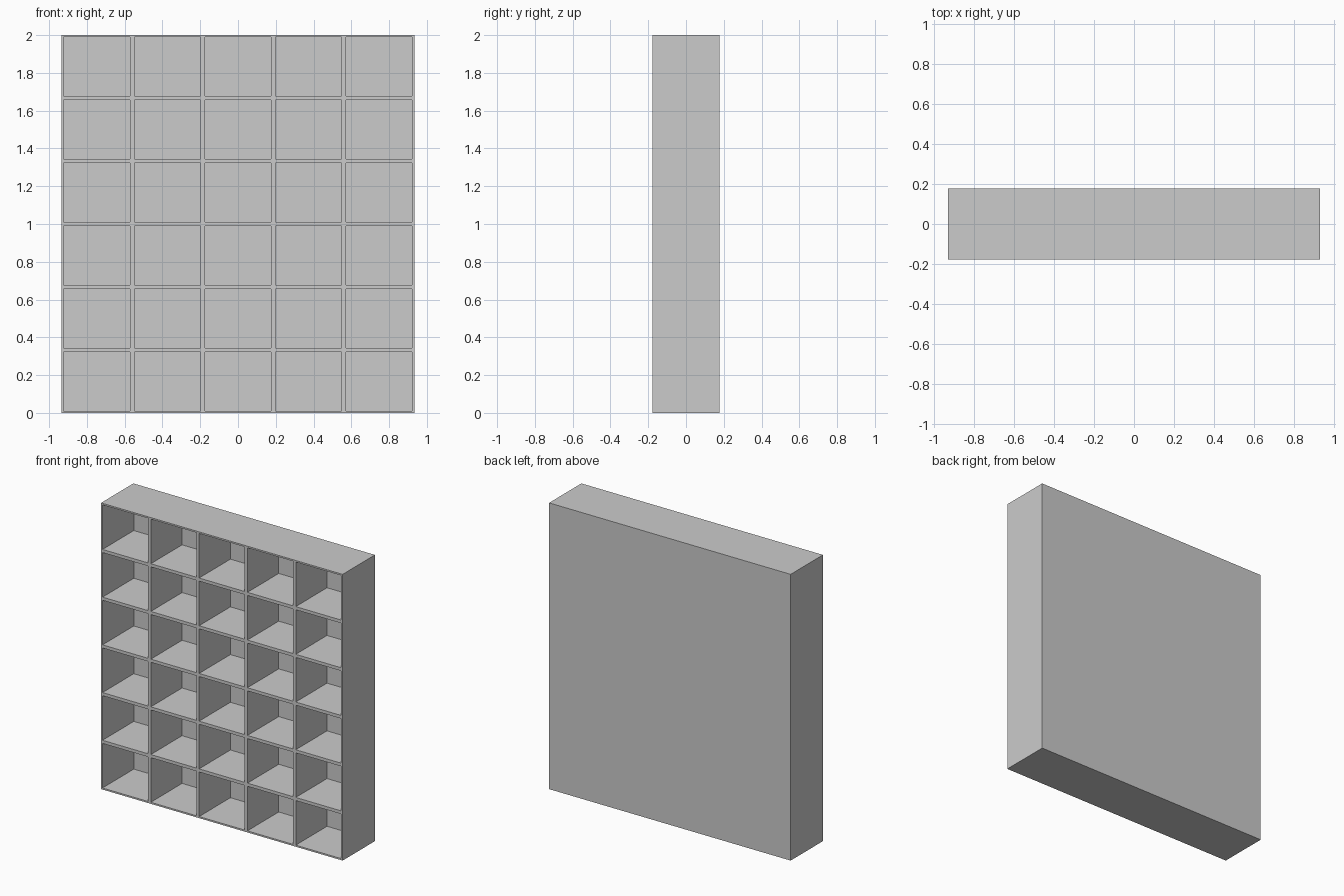
import bpy, bmesh
from math import radians
from mathutils import Matrix, Vector

if "Cube" in bpy.data.objects:
    bpy.data.objects.remove(bpy.data.objects["Cube"])

COLS, ROWS = 5, 6
WIDTH, DEPTH, HEIGHT = 1.867, 0.356, 2.0
WALL = 0.011  # half a divider, also outer wall and back panel

bm = bmesh.new()

# Front face: one quad per compartment, facing -y
place = (Matrix.Translation((0, -DEPTH / 2, HEIGHT / 2))
         @ Matrix.Rotation(radians(90), 4, 'X')
         @ Matrix.Diagonal((WIDTH / 2, HEIGHT / 2, 1, 1)))
bmesh.ops.create_grid(bm, x_segments=COLS, y_segments=ROWS, size=1, matrix=place)
bm.normal_update()
cells = list(bm.faces)
rim = [e for e in bm.edges if e.is_boundary]

# Outer sides and closed back
side = bmesh.ops.extrude_edge_only(bm, edges=rim)["geom"]
verts = [g for g in side if isinstance(g, bmesh.types.BMVert)]
bmesh.ops.translate(bm, verts=verts, vec=Vector((0, DEPTH, 0)))
back_edges = [e for e in bm.edges if e.is_boundary]
bmesh.ops.edgeloop_fill(bm, edges=back_edges)

# Divider grid, then compartments pushed in to the back panel
bmesh.ops.inset_individual(bm, faces=cells, thickness=WALL, use_even_offset=True)
bm.normal_update()
bmesh.ops.inset_individual(bm, faces=cells, thickness=0, depth=-(DEPTH - WALL))
bmesh.ops.recalc_face_normals(bm, faces=bm.faces)

mesh = bpy.data.meshes.new("cubby_shelf")
bm.to_mesh(mesh)
bm.free()
shelf = bpy.data.objects.new("cubby_shelf", mesh)
bpy.context.collection.objects.link(shelf)
